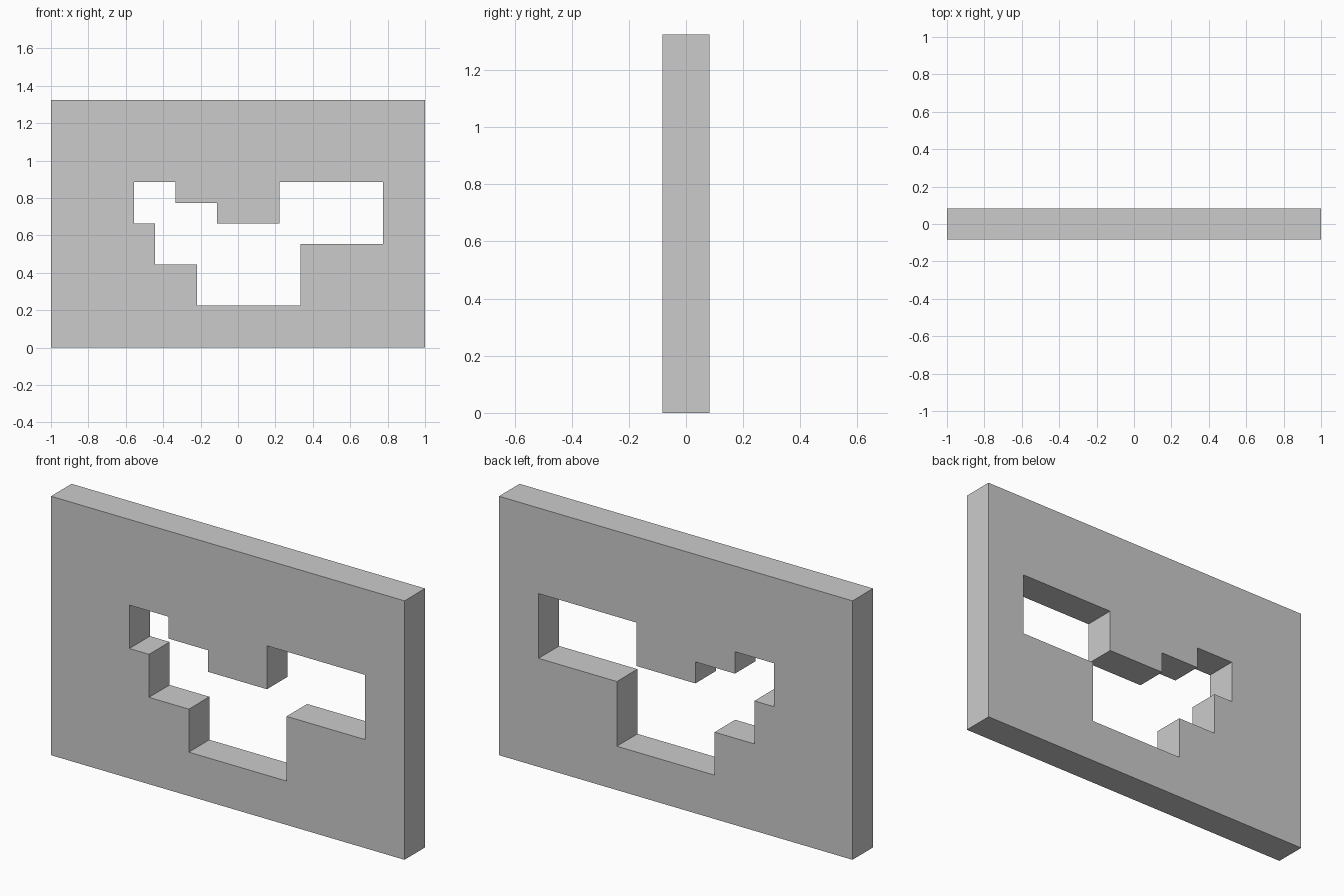
import bpy, bmesh

if "Cube" in bpy.data.objects:
    bpy.data.objects.remove(bpy.data.objects["Cube"])

THICK = 0.166


def prism(name, profile, depth):
    """Extrude an x-z outline along y, centred on y = 0."""
    bm = bmesh.new()
    face = bm.faces.new([bm.verts.new((x, -depth / 2, z)) for x, z in profile])
    new = bmesh.ops.extrude_face_region(bm, geom=[face])["geom"]
    bmesh.ops.translate(bm, vec=(0, depth, 0),
                        verts=[v for v in new if isinstance(v, bmesh.types.BMVert)])
    bmesh.ops.recalc_face_normals(bm, faces=bm.faces[:])
    mesh = bpy.data.meshes.new(name)
    bm.to_mesh(mesh)
    bm.free()
    obj = bpy.data.objects.new(name, mesh)
    bpy.context.collection.objects.link(obj)
    return obj


# Rectangular wall slab
wall = prism("wall", [(-1, 0), (1, 0), (1, 1.324), (-1, 1.324)], THICK)

# Stepped opening through the wall
opening = [(-0.22, 0.224), (0.333, 0.224), (0.333, 0.555), (0.776, 0.555),
           (0.776, 0.886), (0.222, 0.886), (0.222, 0.664), (-0.111, 0.664),
           (-0.111, 0.774), (-0.335, 0.774), (-0.335, 0.886), (-0.556, 0.886),
           (-0.556, 0.664), (-0.445, 0.664), (-0.445, 0.444), (-0.22, 0.444)]
cutter = prism("opening_cutter", opening, THICK * 3)
cutter.hide_render = True
cutter.hide_set(True)

cut = wall.modifiers.new("opening", 'BOOLEAN')
cut.operation = 'DIFFERENCE'
cut.solver = 'EXACT'
cut.object = cutter
